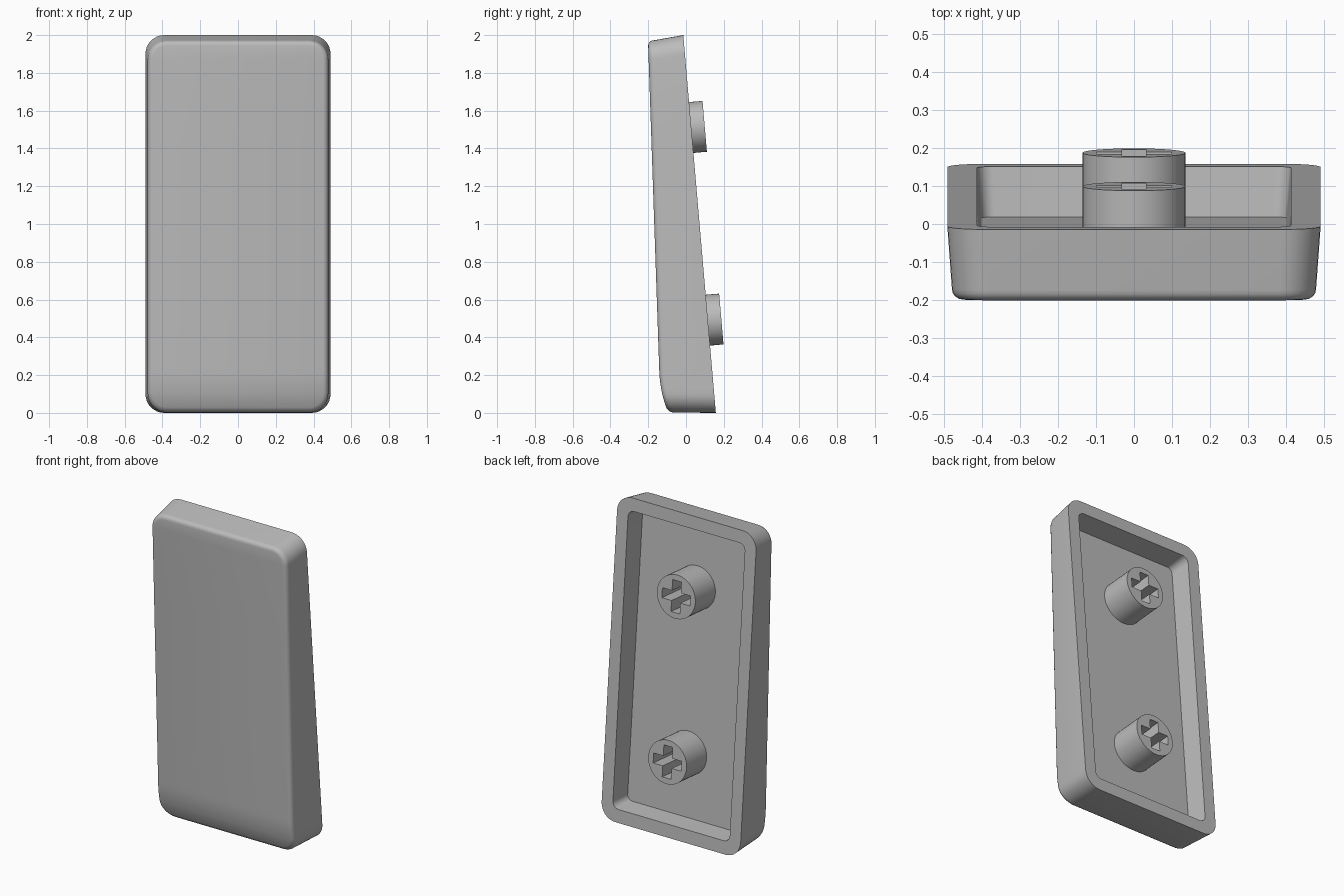
import bpy, bmesh, math

if "Cube" in bpy.data.objects:
    bpy.data.objects.remove(bpy.data.objects["Cube"])

gray = bpy.data.materials.new("gray_plastic")
gray.diffuse_color = (0.5, 0.5, 0.5, 1)
gray.use_nodes = True
gray.node_tree.nodes["Principled BSDF"].inputs["Base Color"].default_value = gray.diffuse_color

SLOPE = 0.0862                      # lean of the open back
TILT = math.atan(SLOPE)


def back_y(z):
    return 0.158 - SLOPE * z


def floor_y(z):
    return back_y(z) - 0.132


def front_y(z):
    # straight face that curls back near the bottom edge
    curl = max(0, (0.22 - z) / 0.22)
    return -0.134 - 0.0341 * z + 0.04 * curl ** 2


def half_outline(w, z0, z1, r):
    """Right half of a rounded rectangle, bottom to top, as (x, z)."""
    n = 8
    pts = []
    for i in range(n + 1):
        a = math.pi / 2 * i / n
        pts.append((w - r + r * math.sin(a), z0 + r - r * math.cos(a)))
    span = z1 - z0 - 2 * r
    for t in (0.015, 0.03, 0.045, 0.06, 0.08, 0.3, 0.53, 0.76):
        pts.append((w, z0 + r + span * t))
    for i in range(n + 1):
        a = math.pi / 2 * i / n
        pts.append((w - r + r * math.cos(a), z1 - r + r * math.sin(a)))
    return pts


def finish(ob):
    ob.data.materials.clear()
    ob.data.materials.append(gray)
    bpy.ops.object.select_all(action='DESELECT')
    ob.select_set(True)
    bpy.context.view_layer.objects.active = ob
    bpy.ops.object.shade_smooth_by_angle(angle=math.radians(32))


# Shell: loops from cavity floor, over the rim, along the sides to the front
rings = [
    (0.400, 0.086, 1.896, 0.035, floor_y),
    (0.412, 0.082, 1.920, 0.042, back_y),
    (0.490, 0.000, 2.000, 0.100, back_y),
]
FILLET = 0.028
for i in range(5):
    a = math.pi / 2 * i / 4
    inset = FILLET * (1 - math.cos(a))
    drop = FILLET * (1 - math.sin(a))
    rings.append((0.478 - inset, 0.002 + inset, 1.972 - inset, 0.100 - inset,
                  lambda z, d=drop: front_y(z) + d))

bm = bmesh.new()
loops = []
for w, z0, z1, r, depth in rings:
    half = half_outline(w, z0, z1, r)
    right = [bm.verts.new((x, depth(z), z)) for x, z in half]
    left = [bm.verts.new((-x, depth(z), z)) for x, z in half]
    loops.append((right, left))


def cap(right, left):
    for i in range(len(right) - 1):
        bm.faces.new((left[i], right[i], right[i + 1], left[i + 1]))


for (ra, la), (rb, lb) in zip(loops, loops[1:]):
    a, b = ra + la[::-1], rb + lb[::-1]
    for i in range(len(a)):
        j = (i + 1) % len(a)
        bm.faces.new((a[i], a[j], b[j], b[i]))
cap(*loops[0])
cap(*loops[-1])
bmesh.ops.recalc_face_normals(bm, faces=bm.faces)
mesh = bpy.data.meshes.new("cap_shell")
bm.to_mesh(mesh)
bm.free()
shell = bpy.data.objects.new("cap_shell", mesh)
bpy.context.collection.objects.link(shell)
finish(shell)


# Stems: round posts with a cross-shaped socket, square to the back
def add_stem(name, y, z):
    curve = bpy.data.curves.new(name, 'CURVE')
    curve.dimensions = '2D'
    curve.fill_mode = 'BOTH'
    length = 0.215
    curve.extrude = length / 2
    circle = [(0.135 * math.cos(math.tau * i / 48),
               0.135 * math.sin(math.tau * i / 48)) for i in range(48)]
    arm, s = 0.099, 0.031
    cross = []
    for k in range(4):
        c, d = round(math.cos(k * math.pi / 2)), round(math.sin(k * math.pi / 2))
        for px, py in ((arm, -s), (arm, s), (s, s)):
            cross.append((px * c - py * d, px * d + py * c))
    for pts in (circle, cross):
        sp = curve.splines.new('POLY')
        sp.points.add(len(pts) - 1)
        for p, (px, py) in zip(sp.points, pts):
            p.co = (px, py, 0, 1)
        sp.use_cyclic_u = True
    ob = bpy.data.objects.new(name, curve)
    bpy.context.collection.objects.link(ob)
    ob.rotation_euler = (TILT - math.pi / 2, 0, 0)
    ob.location = (0, y - math.cos(TILT) * length / 2,
                   z - math.sin(TILT) * length / 2)
    bpy.ops.object.select_all(action='DESELECT')
    ob.select_set(True)
    bpy.context.view_layer.objects.active = ob
    bpy.ops.object.convert(target='MESH')
    ob = bpy.context.view_layer.objects.active
    # merge caps to walls so normals stay consistent
    bm = bmesh.new()
    bm.from_mesh(ob.data)
    bmesh.ops.remove_doubles(bm, verts=bm.verts, dist=0.0005)
    bmesh.ops.recalc_face_normals(bm, faces=bm.faces)
    bm.to_mesh(ob.data)
    bm.free()
    finish(ob)


add_stem("upper_stem", 0.099, 1.517)
add_stem("lower_stem", 0.187, 0.497)
